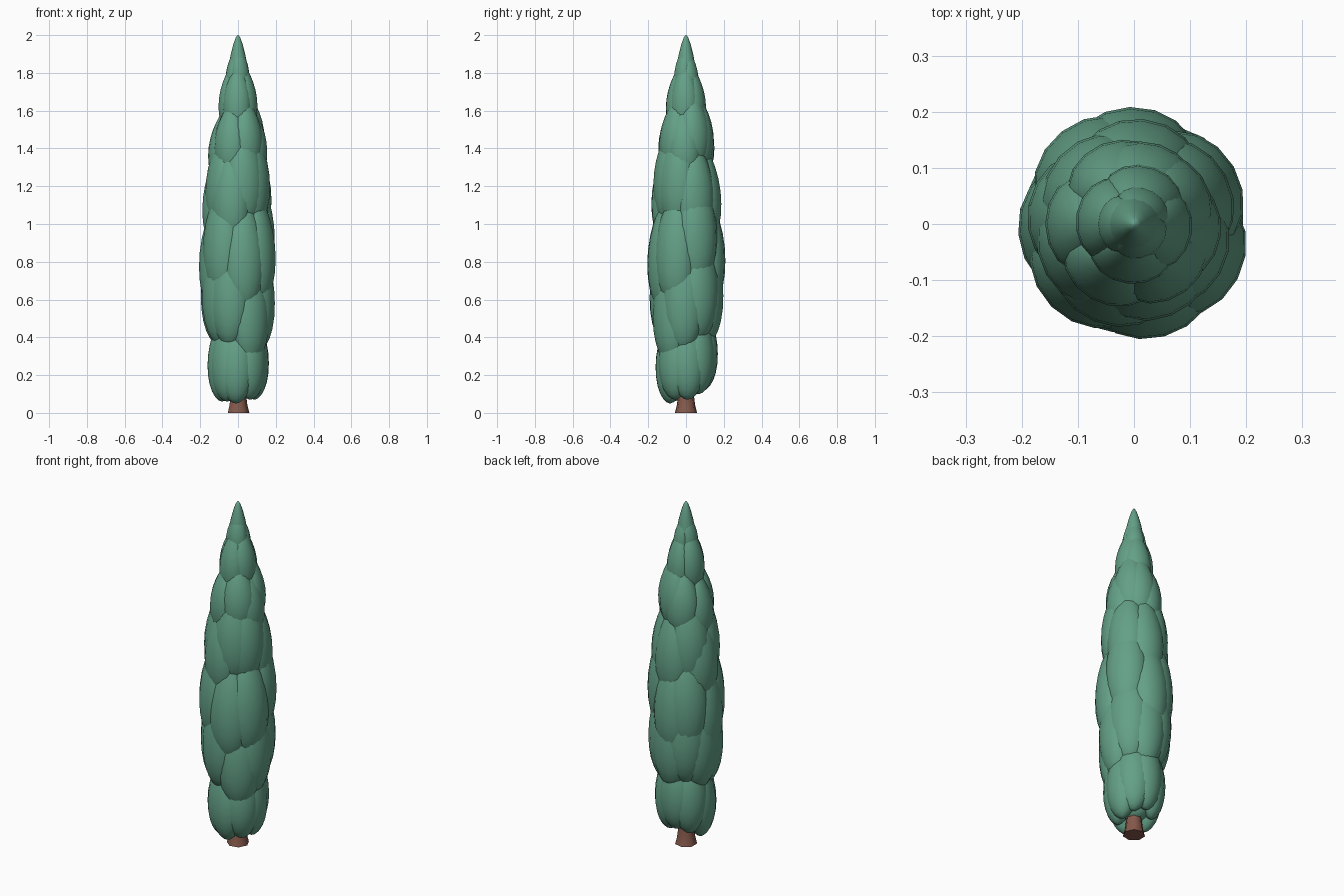
import bpy, bmesh, math

if "Cube" in bpy.data.objects:
    bpy.data.objects.remove(bpy.data.objects["Cube"])


def material(name, rgb):
    m = bpy.data.materials.new(name)
    m.diffuse_color = (*rgb, 1)
    m.use_nodes = True
    m.node_tree.nodes["Principled BSDF"].inputs["Base Color"].default_value = m.diffuse_color
    return m


green = material("cypress green", (0.127, 0.352, 0.242))
brown = material("bark brown", (0.235, 0.10, 0.07))

# Overall tree outline: (height, radius)
OUTLINE = [(0.05, 0.13), (0.2, 0.16), (0.4, 0.178), (0.6, 0.2), (0.85, 0.213),
           (1.0, 0.205), (1.2, 0.182), (1.5, 0.147), (1.7, 0.09), (2.0, 0.01)]


def outline(z):
    for (z0, r0), (z1, r1) in zip(OUTLINE, OUTLINE[1:]):
        if z <= z1:
            return r0 + (r1 - r0) * (z - z0) / (z1 - z0)
    return 0.01


def skin(bm, rings):
    """Bridge rings of points; the ends are closed with caps."""
    loops = [[bm.verts.new(p) for p in ring] for ring in rings]
    n = len(loops[0])
    for a, b in zip(loops, loops[1:]):
        for i in range(n):
            j = (i + 1) % n
            bm.faces.new((a[i], a[j], b[j], b[i]))
    bm.faces.new(loops[0][::-1])
    bm.faces.new(loops[-1])


def lathe(bm, profile, sides):
    skin(bm, [[(r * math.cos(math.tau * i / sides), r * math.sin(math.tau * i / sides), z)
               for i in range(sides)] for z, r in profile])


def drop(k, steps=14):
    """Teardrop section: round foot, widest at 0.42, pointed top."""
    t = (1 - math.cos(math.pi * k / steps)) / 2
    if t < 0.42:
        s = (1 - (1 - t / 0.42) ** 2.2) ** 0.55
    else:
        s = 1 - ((t - 0.42) / 0.58) ** 2
    return t, max(s, 0.03)


def clump(bm, angle, z0, z1, r, wide=1.22, sides=16):
    a = math.radians(angle)
    d0 = outline(z0 + 0.42 * (z1 - z0)) - r
    rings = []
    for t, s in map(drop, range(15)):
        d = d0 - 0.02 * t * t
        ring = []
        for i in range(sides):
            b = math.tau * i / sides
            u = d + r * s * math.cos(b)
            v = r * wide * s * math.sin(b)
            ring.append((u * math.cos(a) - v * math.sin(a),
                         u * math.sin(a) + v * math.cos(a), z0 + t * (z1 - z0)))
        rings.append(ring)
    skin(bm, rings)


def finish(bm, name, mat, angle):
    bmesh.ops.recalc_face_normals(bm, faces=bm.faces)
    me = bpy.data.meshes.new(name)
    bm.to_mesh(me)
    bm.free()
    me.materials.append(mat)
    ob = bpy.data.objects.new(name, me)
    bpy.context.collection.objects.link(ob)
    bpy.ops.object.select_all(action='DESELECT')
    ob.select_set(True)
    bpy.context.view_layer.objects.active = ob
    bpy.ops.object.shade_smooth_by_angle(angle=math.radians(angle))
    return ob


# Trunk
bm = bmesh.new()
lathe(bm, [(0, 0.06), (0.04, 0.05), (0.1, 0.042), (0.3, 0.035)], 7)
finish(bm, "trunk", brown, 60)

# Inner foliage mass and the spire
bm = bmesh.new()
lathe(bm, [(0.09, 0.03), (0.12, 0.07), (0.3, 0.115), (0.6, 0.15), (0.9, 0.16), (1.2, 0.135),
           (1.45, 0.1), (1.6, 0.078), (1.82, 0.052), (1.89, 0.04),
           (1.95, 0.025), (1.985, 0.013), (2.0, 0.003)], 16)
finish(bm, "spire", green, 60)

# Tiers of overlapping leaf clumps: radius, clump height, then (angle, bottom)
TIERS = {
    "bottom_clumps": (0.08, 0.5, [(-97, 0.05), (-42, 0.07), (5, 0.07), (48, 0.1),
                                  (92, 0.12), (138, 0.1), (-170, 0.06), (-132, 0.06)]),
    "lower_clumps": (0.095, 0.67, [(-114, 0.35), (-50, 0.25), (38, 0.38), (-8, 0.32),
                                   (83, 0.36), (125, 0.4), (165, 0.36), (208, 0.36)]),
    "middle_clumps": (0.095, 0.66, [(-75, 0.53), (-28, 0.56), (30, 0.66), (92, 0.55),
                                    (128, 0.58), (185, 0.52), (-135, 0.6)]),
    "upper_clumps": (0.09, 0.58, [(-112, 0.88), (-30, 0.97), (28, 0.9), (85, 0.88),
                                  (138, 0.95), (170, 0.85), (-68, 0.98), (-150, 0.94)]),
    "high_clumps": (0.075, 0.42, [(-52, 1.26), (-120, 1.24), (35, 1.29), (112, 1.24),
                                  (180, 1.2), (72, 1.28), (-8, 1.22)]),
    "crown_clumps": (0.062, 0.38, [(-95, 1.47), (-10, 1.48), (70, 1.47), (170, 1.48)]),
    "tip_clumps": (0.042, 0.28, [(-60, 1.67), (60, 1.65), (180, 1.66)]),
}
for name, (radius, height, clumps) in TIERS.items():
    bm = bmesh.new()
    for angle, z0 in clumps:
        clump(bm, angle, z0, z0 + height, radius)
    finish(bm, name, green, 60)
